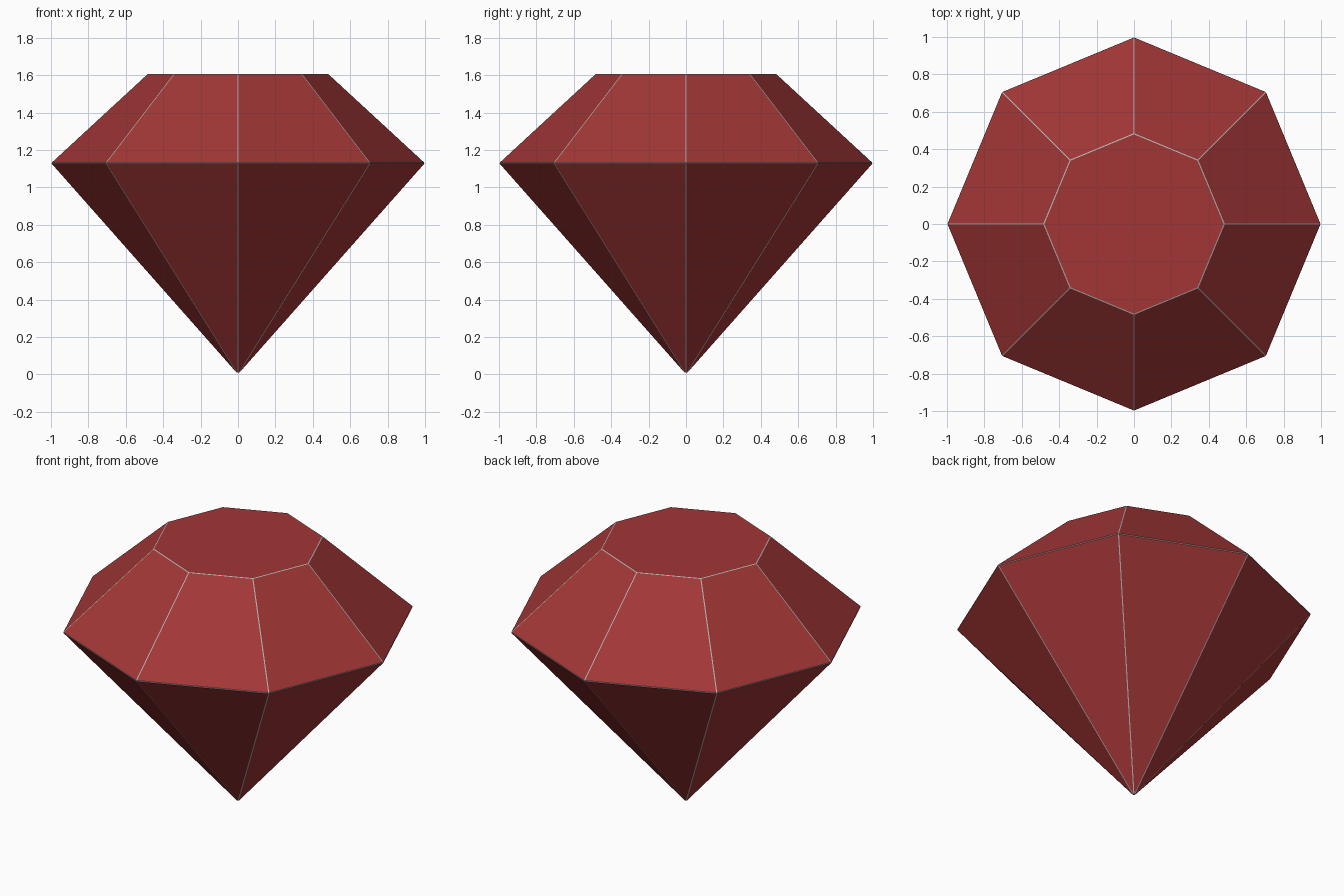
import bpy
import bmesh
from math import cos, sin, tau

cube = bpy.data.objects.get("Cube")
if cube:
    bpy.data.objects.remove(cube, do_unlink=True)

SIDES = 8


def flat_material(name, colour):
    mat = bpy.data.materials.new(name)
    mat.use_nodes = True
    mat.diffuse_color = colour
    mat.node_tree.nodes["Principled BSDF"].inputs["Base Color"].default_value = colour
    return mat


def ring(bm, radius, z):
    return [bm.verts.new((radius * cos(tau * i / SIDES), radius * sin(tau * i / SIDES), z))
            for i in range(SIDES)]


# Faceted stone: pointed base, wide girdle, flat table
bm = bmesh.new()
tip = bm.verts.new((0, 0, 0))
girdle = ring(bm, 1.0, 1.13)
table = ring(bm, 0.483, 1.607)
for i in range(SIDES):
    j = (i + 1) % SIDES
    bm.faces.new((tip, girdle[j], girdle[i]))
    bm.faces.new((girdle[i], girdle[j], table[j], table[i]))
bm.faces.new(table)
bmesh.ops.recalc_face_normals(bm, faces=bm.faces[:])

# Narrow pale bevel along every facet edge
bmesh.ops.bevel(bm, geom=bm.edges[:], offset=0.006, offset_type='WIDTH',
                segments=1, profile=0.5, affect='EDGES', material=1)

mesh = bpy.data.meshes.new("gemstone")
bm.to_mesh(mesh)
bm.free()
mesh.materials.append(flat_material("deep red", (0.36, 0.037, 0.037, 1)))
mesh.materials.append(flat_material("pale grey edge", (0.45, 0.45, 0.45, 1)))
gem = bpy.data.objects.new("gemstone", mesh)
bpy.context.collection.objects.link(gem)
